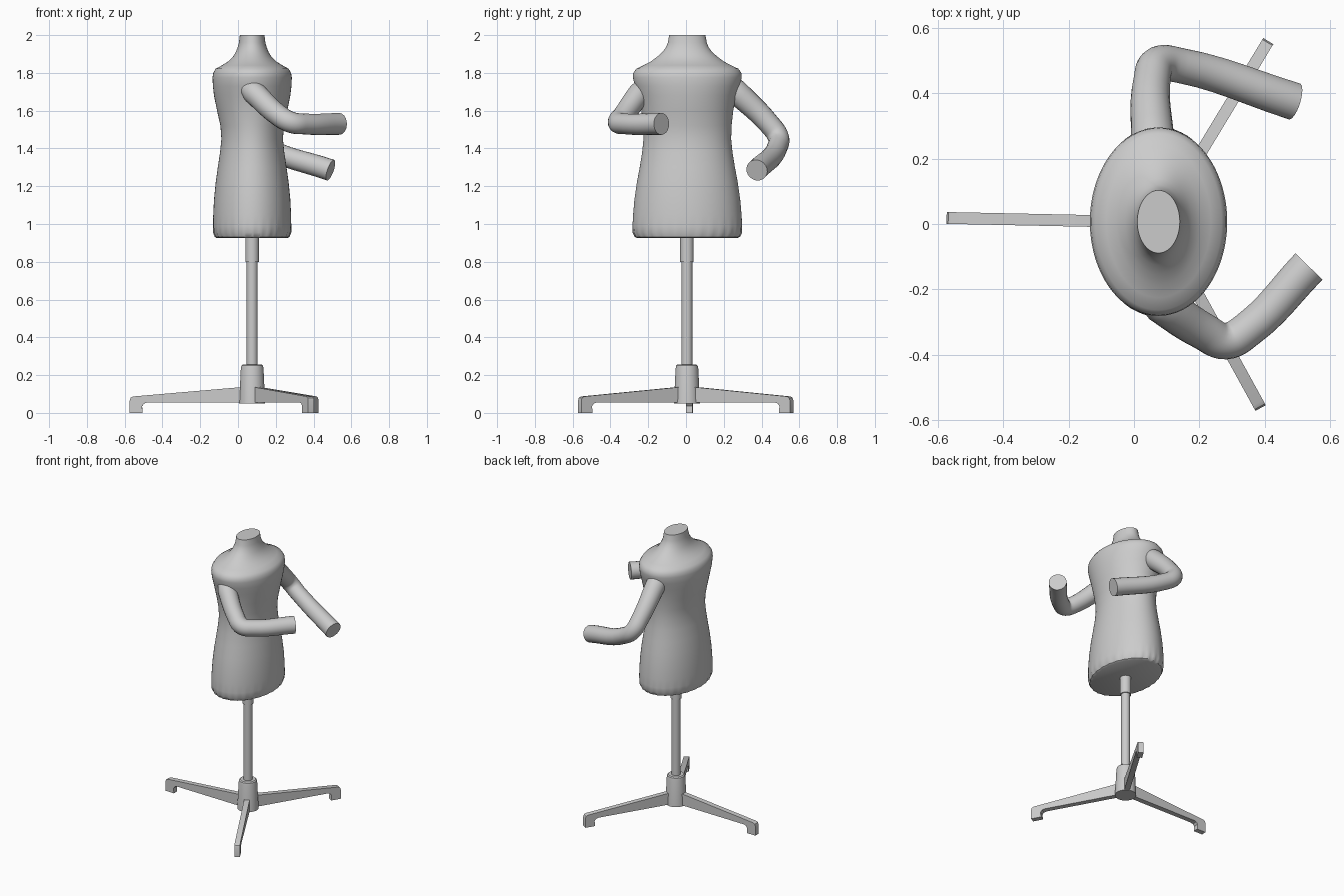
import bpy, bmesh
from math import sin, cos, pi, radians, exp
from mathutils import Matrix

if "Cube" in bpy.data.objects:
    bpy.data.objects.remove(bpy.data.objects["Cube"])

CX, CY = 0.075, 0.005          # axis of the stand


def finish(name, bm, angle=35):
    bmesh.ops.recalc_face_normals(bm, faces=bm.faces)
    me = bpy.data.meshes.new(name)
    bm.to_mesh(me)
    bm.free()
    ob = bpy.data.objects.new(name, me)
    bpy.context.collection.objects.link(ob)
    smooth(ob, angle)
    return ob


def smooth(ob, angle):
    bpy.ops.object.select_all(action='DESELECT')
    ob.select_set(True)
    bpy.context.view_layer.objects.active = ob
    bpy.ops.object.shade_smooth_by_angle(angle=radians(angle))


def loft(name, rings, n, cx=CX, cy=CY, ripple=None, angle=35):
    """Stack of ellipses (z, half x, half y), capped at both ends."""
    bm = bmesh.new()
    loops = []
    for z, rx, ry in rings:
        loop = []
        for i in range(n):
            a = 2 * pi * i / n
            k = 1 + (ripple(a, z) if ripple else 0)
            loop.append(bm.verts.new((cx + rx * k * cos(a), cy + ry * k * sin(a), z)))
        loops.append(loop)
    for lo, hi in zip(loops, loops[1:]):
        for i in range(n):
            j = (i + 1) % n
            bm.faces.new((lo[i], lo[j], hi[j], hi[i]))
    bm.faces.new(loops[0][::-1])
    bm.faces.new(loops[-1])
    return finish(name, bm, angle)


# Padded torso with gathered hem and neck
torso_rings = [
    (0.925, 0.185, 0.262), (0.932, 0.196, 0.276), (0.955, 0.205, 0.288),
    (0.99, 0.207, 0.290), (1.05, 0.206, 0.287), (1.13, 0.202, 0.280),
    (1.22, 0.193, 0.267), (1.30, 0.182, 0.252), (1.38, 0.170, 0.239),
    (1.45, 0.163, 0.232), (1.52, 0.168, 0.234), (1.60, 0.186, 0.243),
    (1.68, 0.202, 0.260), (1.73, 0.208, 0.277), (1.775, 0.210, 0.288),
    (1.80, 0.206, 0.286), (1.822, 0.193, 0.270), (1.84, 0.160, 0.232),
    (1.86, 0.128, 0.194), (1.885, 0.102, 0.160), (1.91, 0.087, 0.132),
    (1.935, 0.077, 0.113), (1.96, 0.070, 0.103), (2.0, 0.065, 0.096)]
loft("torso", torso_rings, 112, cy=0.007,
     ripple=lambda a, z: 0.012 * cos(28 * a) * exp(-((z - 0.94) / 0.03) ** 2))

# Pole, collar and tapered hub
loft("pole", [(0.10, 0.029, 0.029), (0.94, 0.029, 0.029)], 32)
loft("pole_collar", [(0.80, 0.036, 0.036), (0.94, 0.036, 0.036)], 32)
loft("stand_hub", [(0.05, 0.069, 0.069), (0.235, 0.060, 0.060),
                   (0.250, 0.057, 0.057), (0.256, 0.050, 0.050)], 32)

# Three legs from one side profile (radius, z)
leg_profile = [(0.02, 0.055), (0.555, 0.055), (0.572, 0.050), (0.583, 0.036),
               (0.580, 0.0), (0.648, 0.0), (0.648, 0.066), (0.643, 0.080),
               (0.630, 0.087), (0.06, 0.136), (0.02, 0.136)]
for i in range(3):
    bm = bmesh.new()
    face = bm.faces.new([bm.verts.new((r, -0.018, z)) for r, z in leg_profile])
    side = bmesh.ops.extrude_face_region(bm, geom=[face])["geom"]
    bmesh.ops.translate(bm, vec=(0, 0.036, 0),
                        verts=[g for g in side if isinstance(g, bmesh.types.BMVert)])
    bm.transform(Matrix.Translation((CX, CY, 0)) @ Matrix.Rotation(radians(58.8 + 120 * i), 4, 'Z'))
    finish(f"stand_leg_{i + 1}", bm, 30)


# Bent padded arms: swept tubes along (x, y, z, radius)
def arm(name, pts):
    cu = bpy.data.curves.new(name, 'CURVE')
    cu.dimensions = '3D'
    cu.bevel_depth = 1.0
    cu.bevel_resolution = 8
    cu.use_fill_caps = True
    cu.resolution_u = 6
    sp = cu.splines.new('BEZIER')
    sp.bezier_points.add(len(pts) - 1)
    for p, (x, y, z, r) in zip(sp.bezier_points, pts):
        p.co = (x, y, z)
        p.radius = r
        p.handle_left_type = p.handle_right_type = 'AUTO'
    ob = bpy.data.objects.new(name, cu)
    bpy.context.collection.objects.link(ob)
    bpy.ops.object.select_all(action='DESELECT')
    ob.select_set(True)
    bpy.context.view_layer.objects.active = ob
    bpy.ops.object.convert(target='MESH')
    ob = bpy.context.view_layer.objects.active
    bm = bmesh.new()
    bm.from_mesh(ob.data)
    bmesh.ops.remove_doubles(bm, verts=bm.verts, dist=0.0005)
    bmesh.ops.recalc_face_normals(bm, faces=bm.faces)
    bm.to_mesh(ob.data)
    bm.free()
    smooth(ob, 40)


arm("right_arm", [(0.050, -0.215, 1.725, 0.050), (0.085, -0.242, 1.695, 0.062),
                  (0.215, -0.330, 1.575, 0.057), (0.282, -0.358, 1.538, 0.056),
                  (0.345, -0.325, 1.530, 0.055), (0.535, -0.130, 1.530, 0.058)])
arm("left_arm", [(0.060, 0.215, 1.745, 0.055), (0.057, 0.260, 1.705, 0.066),
                 (0.055, 0.440, 1.530, 0.057), (0.075, 0.488, 1.462, 0.056),
                 (0.140, 0.485, 1.410, 0.054), (0.490, 0.375, 1.285, 0.058)])
